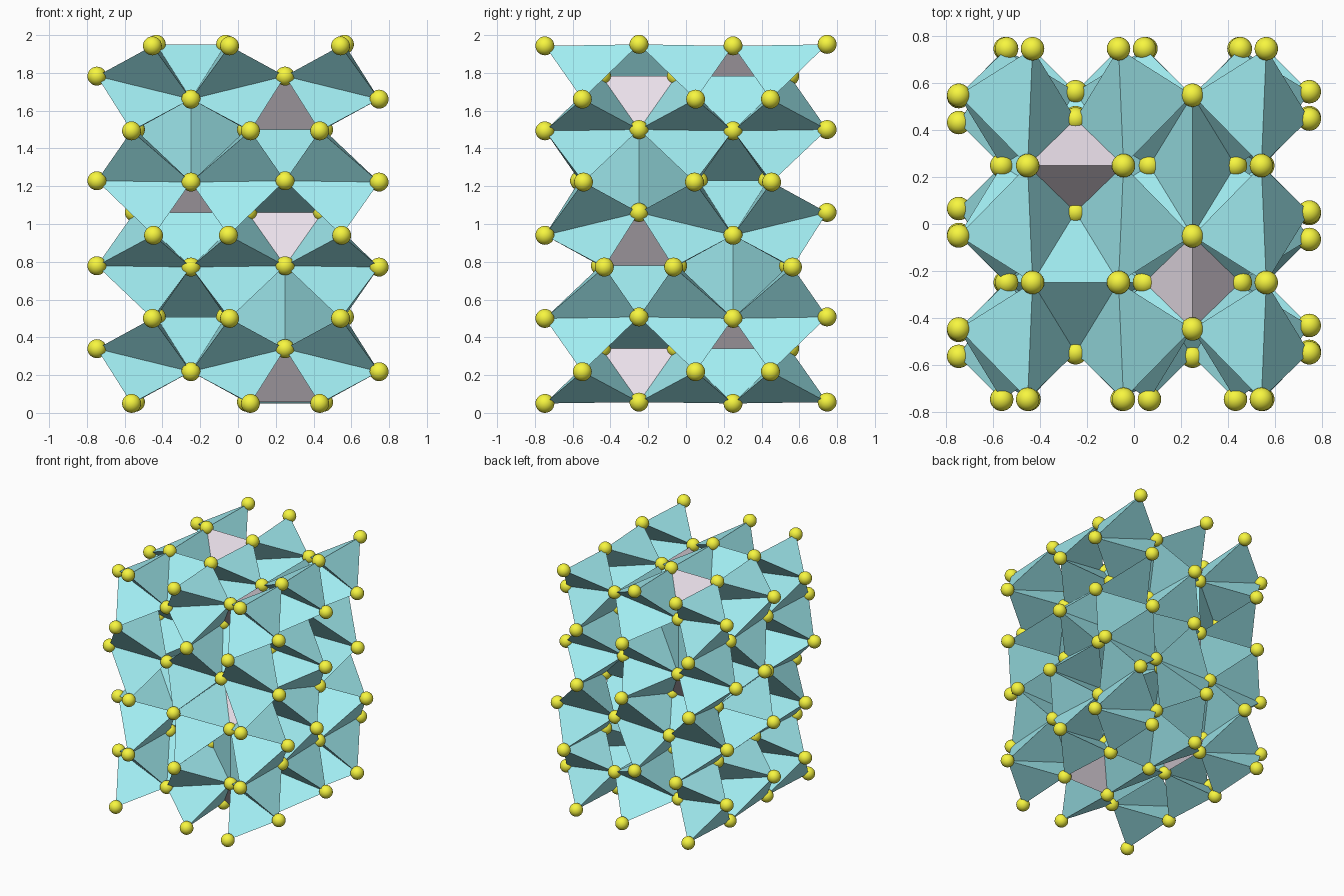
import bpy, bmesh
from mathutils import Matrix, Vector

if "Cube" in bpy.data.objects:
    bpy.data.objects.remove(bpy.data.objects["Cube"])

A, C, R = 0.996, 1.443, 0.05   # cell width, cell height, ball radius

# Six ball layers per cell, alternating between planes across y ("Y") and across x ("X").
# Each layer has two kinds of plane: (height, half width of the close pair, side of the close pair)
LAYERS = [
    ("Y", (0.057, 0.205, 1), (0.050, 0.184, 1)),
    ("X", (0.218, 0.199, 1), (0.340, 0.199, -1)),
    ("Y", (0.508, 0.184, -1), (0.500, 0.205, -1)),
    ("X", (0.772, 0.184, -1), (0.779, 0.205, -1)),
    ("Y", (1.061, 0.199, 1), (0.940, 0.199, -1)),
    ("X", (1.222, 0.205, 1), (1.229, 0.184, 1)),
]


def ball(k, plane, site):
    """Ball centre in layer k, on the given plane, next to lattice line 'site'."""
    kind, odd, even = LAYERS[k % 6]
    z, half, side = odd if abs((plane + 0.25) % 1) < 0.01 else even
    off = (site + 0.25 - side * 0.25 + 0.1) % 1
    d = 1 if off < 0.2 else -1
    t = site + d * (0.25 - half)
    x, y = (plane, t) if kind == "X" else (t, plane)
    return Vector((x * A, y * A, z + (k // 6) * C))


def lattice_pair(k, x, y):
    """Two balls of layer k on either side of a lattice column."""
    p, s = (x, y) if LAYERS[k % 6][0] == "X" else (y, x)
    return [ball(k, p - 0.25, s), ball(k, p + 0.25, s)]


def channel_pair(k, x, y):
    """Two balls of layer k on either side of a channel column."""
    p, s = (x, y) if LAYERS[k % 6][0] == "X" else (y, x)
    return [ball(k, p, s - 0.25), ball(k, p, s + 0.25)]


def finish(bm, name, color, smooth=False):
    me = bpy.data.meshes.new(name)
    bm.to_mesh(me)
    bm.free()
    for p in me.polygons:
        p.use_smooth = smooth
    mat = bpy.data.materials.new(name + "_color")
    mat.diffuse_color = (*color, 1)
    mat.use_nodes = True
    mat.node_tree.nodes["Principled BSDF"].inputs["Base Color"].default_value = mat.diffuse_color
    me.materials.append(mat)
    bpy.context.collection.objects.link(bpy.data.objects.new(name, me))


def polyhedra(name, groups, color):
    """One object holding the convex solid around each group of balls."""
    bm = bmesh.new()
    for pts in groups:
        part = bmesh.new()
        verts = [part.verts.new(p) for p in pts]
        bmesh.ops.convex_hull(part, input=verts)
        bmesh.ops.recalc_face_normals(part, faces=part.faces[:])
        tmp = bpy.data.meshes.new("tmp")
        part.to_mesh(tmp)
        part.free()
        bm.from_mesh(tmp)
        bpy.data.meshes.remove(tmp)
    finish(bm, name, color)


def channel(x, y, stacks):
    return [[p for k in ks for p in channel_pair(k, x, y)] for ks in stacks]


CYAN, PINK, YELLOW = (0.36, 0.85, 0.89), (0.83, 0.75, 0.83), (0.93, 0.92, 0.05)
SITES = (-0.5, 0, 0.5)

# Stacked tetrahedra on the nine lattice columns
polyhedra("column_tetrahedra",
          [lattice_pair(k, x, y) + lattice_pair(k + 1, x, y)
           for x in SITES for y in SITES for k in range(8)], CYAN)

# Wide tetrahedra in two of the channels
polyhedra("channel_tetrahedra",
          channel(-0.25, -0.25, [(1, 2), (3, 4), (7, 8)])
          + channel(0.25, 0.25, [(0, 1), (4, 5), (6, 7)]), CYAN)

# Octahedra in the other two channels
polyhedra("channel_octahedra",
          channel(0.25, -0.25, [(1, 2, 3), (4, 5, 6)])
          + channel(-0.25, 0.25, [(2, 3, 4), (5, 6, 7)]), CYAN)

# Pink tetrahedra between the octahedra
polyhedra("pink_tetrahedra",
          channel(0.25, -0.25, [(0, 1), (3, 4), (6, 7)])
          + channel(-0.25, 0.25, [(1, 2), (4, 5), (7, 8)]), PINK)

# Yellow balls at every corner
bm = bmesh.new()
for k in range(9):
    for plane in (-0.75, -0.25, 0.25, 0.75):
        for site in SITES:
            bmesh.ops.create_uvsphere(bm, u_segments=24, v_segments=14, radius=R,
                                      matrix=Matrix.Translation(ball(k, plane, site)))
finish(bm, "corner_balls", YELLOW, smooth=True)
